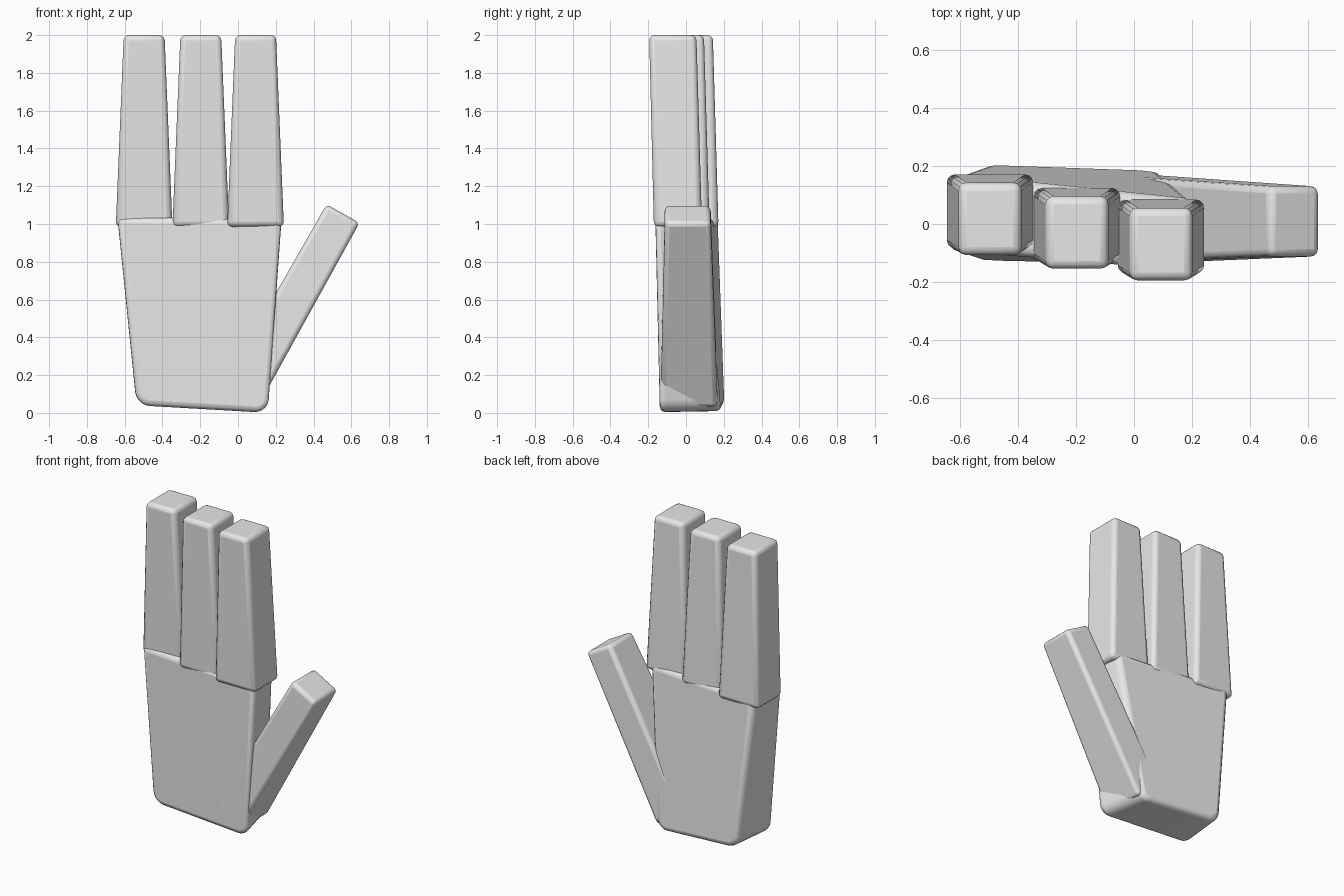
import bpy, bmesh
from mathutils import Vector

if "Cube" in bpy.data.objects:
    bpy.data.objects.remove(bpy.data.objects["Cube"])

grey = bpy.data.materials.new("light grey")
grey.diffuse_color = (0.8, 0.8, 0.8, 1)
grey.use_nodes = True
grey.node_tree.nodes["Principled BSDF"].inputs["Base Color"].default_value = grey.diffuse_color


def block(name, lower, upper, bevel, round_lower=0):
    """Rounded block lofted between two four-cornered ends."""
    bm = bmesh.new()
    lo = [bm.verts.new(p) for p in lower]
    hi = [bm.verts.new(p) for p in upper]
    bm.faces.new(lo[::-1])
    bm.faces.new(hi)
    for i in range(4):
        j = (i + 1) % 4
        bm.faces.new((lo[i], lo[j], hi[j], hi[i]))
    bmesh.ops.recalc_face_normals(bm, faces=bm.faces)
    if round_lower:
        # wide rounding on the two lower side edges
        edges = [bm.edges.get((lo[1], lo[2])), bm.edges.get((lo[3], lo[0]))]
        bmesh.ops.bevel(bm, geom=edges, offset=round_lower, segments=5,
                        profile=0.5, affect='EDGES')
    me = bpy.data.meshes.new(name)
    bm.to_mesh(me)
    bm.free()
    ob = bpy.data.objects.new(name, me)
    bpy.context.collection.objects.link(ob)
    me.materials.append(grey)
    mod = ob.modifiers.new("soft edges", 'BEVEL')
    mod.width = bevel
    mod.segments = 3
    mod.limit_method = 'ANGLE'
    mod.angle_limit = 0.6
    bpy.ops.object.select_all(action='DESELECT')
    ob.select_set(True)
    bpy.context.view_layer.objects.active = ob
    bpy.ops.object.shade_smooth_by_angle(angle=0.6)
    return ob


def rect(x0, x1, y0, y1, z):
    return [(x0, y0, z), (x1, y0, z), (x1, y1, z), (x0, y1, z)]


# Palm: tapers to the wrist and twists slightly
block("palm",
      [(-0.54, -0.125, 0.04), (0.165, -0.14, 0.0),
       (0.085, 0.185, 0.005), (-0.51, 0.205, 0.045)],
      [(-0.642, -0.09, 1.035), (0.235, -0.165, 1.03),
       (0.20, 0.085, 1.03), (-0.61, 0.17, 1.035)], 0.03, 0.07)

# Three tapered fingers, stepped forward one after another
for name, x, y in (("outer_finger", -0.497, 0.017),
                   ("middle_finger", -0.197, -0.03),
                   ("inner_finger", 0.093, -0.07)):
    block(name,
          rect(x - 0.15, x + 0.15, y - 0.10, y + 0.155, 0.985),
          rect(x - 0.108, x + 0.108, y - 0.125, y + 0.125, 2.0), 0.028)

# Thumb: leans out from the wrist side
tip = Vector((0.556, 0, 1.055))
along = Vector((0.49, 0, 0.872)).normalized()
across = Vector((along.z, 0, -along.x))


def thumb_end(dist, half, y0, y1):
    c = tip - along * dist
    return [c + across * s * half + Vector((0, y, 0))
            for s, y in ((-1, y0), (1, y0), (1, y1), (-1, y1))]


block("thumb", thumb_end(1.12, 0.108, -0.135, 0.168),
      thumb_end(0, 0.1, -0.112, 0.13), 0.025)
